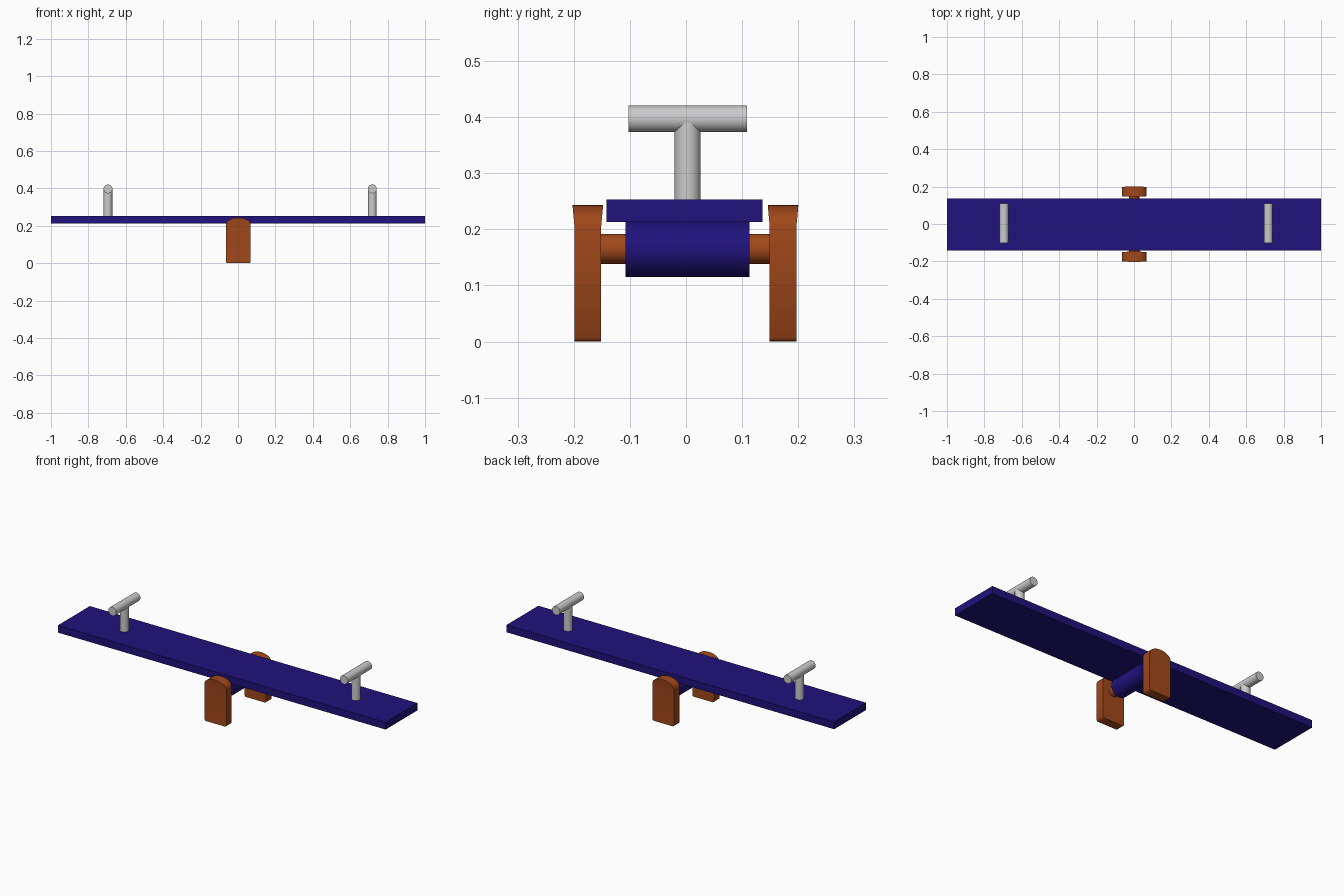
import bpy, bmesh, math

if "Cube" in bpy.data.objects:
    bpy.data.objects.remove(bpy.data.objects["Cube"])


def material(name, color):
    m = bpy.data.materials.new(name)
    m.diffuse_color = color
    m.use_nodes = True
    m.node_tree.nodes["Principled BSDF"].inputs["Base Color"].default_value = m.diffuse_color
    return m


BLUE = material("blue paint", (0.014, 0.006, 0.2, 1))
BROWN = material("brown wood", (0.36, 0.065, 0.01, 1))


def finish(obj, name, mat=None, angle=35):
    obj.name = name
    if mat:
        obj.data.materials.append(mat)
    bpy.ops.object.select_all(action='DESELECT')
    obj.select_set(True)
    bpy.context.view_layer.objects.active = obj
    bpy.ops.object.shade_smooth_by_angle(angle=math.radians(angle))
    return obj


def cylinder(name, loc, radius, length, along_y=True, mat=None):
    bpy.ops.mesh.primitive_cylinder_add(
        vertices=32, radius=radius, depth=length, location=loc,
        rotation=(math.pi / 2 if along_y else 0, 0, 0))
    return finish(bpy.context.object, name, mat)


def post(name, y):
    # Arched outline; the rounded head flares slightly in thickness
    w, shoulder, top, r = 0.066, 0.205, 0.243, 0.006
    outline = [(-w, r), (-w + r, 0), (w - r, 0), (w, r)]
    outline += [(w * math.cos(a), shoulder + (top - shoulder) * math.sin(a))
                for a in (math.pi * i / 16 for i in range(17))]
    bm = bmesh.new()
    rings = []
    for side in (-1, 1):
        ring = []
        for x, z in outline:
            flare = max(0, (z - shoulder) / (top - shoulder))
            ring.append(bm.verts.new((x + 0.0015, y + side * (0.0238 + 0.0035 * flare), z)))
        rings.append(ring)
    n = len(outline)
    for ring in rings:
        # flat lower body, then strips across the flaring head
        bm.faces.new(ring[:5] + [ring[-1]])
        for i in range(8):
            quad = [ring[4 + i], ring[5 + i], ring[n - 2 - i], ring[n - 1 - i]]
            bm.faces.new(list(dict.fromkeys(quad)))
    for i in range(n):
        j = (i + 1) % n
        bm.faces.new((rings[0][i], rings[0][j], rings[1][j], rings[1][i]))
    bmesh.ops.remove_doubles(bm, verts=bm.verts, dist=1e-5)
    bmesh.ops.recalc_face_normals(bm, faces=bm.faces)
    me = bpy.data.meshes.new(name)
    bm.to_mesh(me)
    bm.free()
    obj = bpy.data.objects.new(name, me)
    bpy.context.collection.objects.link(obj)
    return finish(obj, name, BROWN, 50)


# Plank
bpy.ops.mesh.primitive_cube_add(size=1, location=(0, -0.0025, 0.2335))
plank = bpy.context.object
plank.scale = (2, 0.278, 0.04)
bpy.ops.object.transform_apply(location=False, rotation=False, scale=True)
finish(plank, "plank", BLUE)

# Pivot drum under the plank and axle through it
cylinder("pivot_drum", (0.0015, 0.003, 0.165), 0.05, 0.221, mat=BLUE)
cylinder("axle", (0.0015, 0, 0.165), 0.027, 0.32, mat=BROWN)

# Support posts
post("front_post", -0.175)
post("back_post", 0.173)

# T-shaped handles
for side, x in (("left", -0.695), ("right", 0.718)):
    cylinder(side + "_handle_stem", (x, 0.003, 0.315), 0.0232, 0.15, along_y=False)
    cylinder(side + "_handle_bar", (x, 0.003, 0.397), 0.0238, 0.211)
